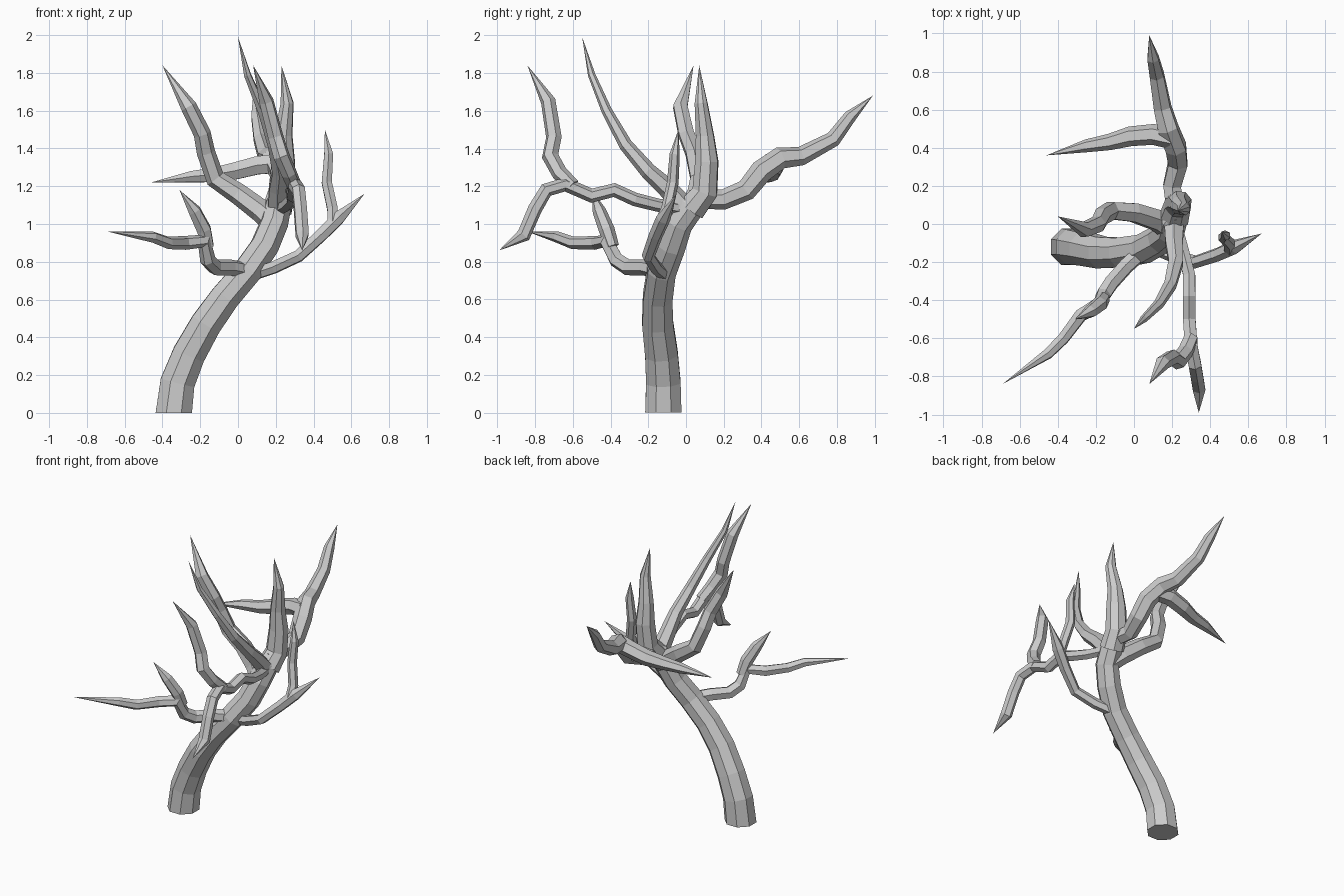
import bpy
import bmesh
import math
from mathutils import Vector

cube = bpy.data.objects.get("Cube")
if cube:
    bpy.data.objects.remove(cube, do_unlink=True)

# Single bark colour
bark = bpy.data.materials.new("grey_bark")
bark.use_nodes = True
bark_colour = (0.6, 0.6, 0.6, 1)
bark.diffuse_color = bark_colour
bark.node_tree.nodes["Principled BSDF"].inputs["Base Color"].default_value = bark_colour


def radius_along(fraction, root, middle, end):
    """Limb radius, blended from the root through the middle to the last ring."""
    if fraction < 0.5:
        return root + (middle - root) * fraction * 2
    return middle + (end - middle) * (fraction * 2 - 1)


def perpendicular_frame(direction, reference):
    """Two axes across the limb, keeping the twist of the previous ring."""
    across = (reference - direction * reference.dot(direction)).normalized()
    return across, direction.cross(across)


def limb(name, path, thickness, sides=6, flat_base=False):
    """Low-poly tapering tube along a path, ending in a point."""
    centres = [Vector(point) for point in path]
    last = len(centres) - 1
    reference = Vector((1, 0, 0))
    if abs((centres[1] - centres[0]).normalized().x) > 0.8:
        reference = Vector((0, 0, 1))

    bm = bmesh.new()
    rings = []
    for i in range(last):
        direction = (centres[i + 1] - centres[i]).normalized()
        if i > 0:
            direction += (centres[i] - centres[i - 1]).normalized()
            direction.normalize()
        elif flat_base:
            direction = Vector((0, 0, 1))
        across, up = perpendicular_frame(direction, reference)
        reference = across
        radius = radius_along(i / (last - 1), *thickness)
        ring = []
        for k in range(sides):
            angle = math.tau * (k + 0.5) / sides
            offset = across * math.cos(angle) + up * math.sin(angle)
            ring.append(bm.verts.new(centres[i] + offset * radius))
        rings.append(ring)

    tip = bm.verts.new(centres[last])
    bm.faces.new(list(reversed(rings[0])))
    for lower, upper in zip(rings, rings[1:]):
        for k in range(sides):
            n = (k + 1) % sides
            bm.faces.new((lower[k], lower[n], upper[n], upper[k]))
    for k in range(sides):
        bm.faces.new((rings[-1][k], rings[-1][(k + 1) % sides], tip))
    bmesh.ops.recalc_face_normals(bm, faces=bm.faces)

    mesh = bpy.data.meshes.new(name)
    bm.to_mesh(mesh)
    bm.free()
    mesh.materials.append(bark)
    obj = bpy.data.objects.new(name, mesh)
    bpy.context.collection.objects.link(obj)


# Leaning trunk, topped by an upright spire
limb("trunk", [
    (-.34, -.12, 0), (-.32, -.12, .16), (-.26, -.13, .31), (-.17, -.15, .47),
    (-.07, -.15, .61), (.05, -.13, .75), (.14, -.08, .88), (.19, -.04, 1),
    (.21, .03, 1.1), (.23, .1, 1.2),
], thickness=(.104, .084, .074), sides=8, flat_base=True)
limb("spire", [
    (.21, .03, 1.08), (.23, .1, 1.17), (.24, .11, 1.33), (.24, .1, 1.47),
    (.26, .08, 1.64), (.23, .07, 1.84),
], thickness=(.08, .065, .036), sides=8)

# Front limb, forking into a raised and a drooping twig
limb("front_branch_drooping", [
    (.22, 0, 1.08), (.26, -.15, 1.1), (.29, -.27, 1.13), (.29, -.38, 1.18),
    (.29, -.5, 1.15), (.3, -.64, 1.21), (.32, -.74, 1.18), (.33, -.8, 1.08),
    (.34, -.86, .94), (.34, -.99, .86),
], thickness=(.034, .038, .038))
limb("front_branch_raised", [
    (.3, -.6, 1.2), (.27, -.67, 1.27), (.23, -.72, 1.36), (.2, -.7, 1.46),
    (.15, -.73, 1.65), (.08, -.84, 1.84),
], thickness=(.04, .045, .04))

# Tall slender limb sweeping forward
limb("tall_branch", [
    (.21, 0, 1.08), (.21, -.1, 1.19), (.22, -.2, 1.28), (.19, -.32, 1.42),
    (.13, -.42, 1.6), (.05, -.5, 1.79), (0, -.55, 1.99),
], thickness=(.06, .04, .02))

# Thick limb curving up on the right
limb("right_branch", [
    (.2, -.03, 1), (.12, .02, 1.07), (0, .06, 1.16), (-.12, .07, 1.24),
    (-.17, .04, 1.38), (-.19, 0, 1.48), (-.26, -.03, 1.62), (-.4, .04, 1.84),
], thickness=(.066, .052, .043))

# Low limb reaching forward and right, with a short fork
limb("low_branch", [
    (.06, -.13, .75), (-.04, -.22, .77), (-.12, -.31, .77), (-.16, -.37, .81),
    (-.18, -.42, .91), (-.28, -.48, .9), (-.37, -.6, .9), (-.45, -.68, .93),
    (-.69, -.84, .96),
], thickness=(.044, .042, .03))
limb("low_branch_fork", [
    (-.16, -.39, .88), (-.18, -.42, .97), (-.23, -.46, 1.07), (-.31, -.5, 1.18),
], thickness=(.036, .042, .036))

# Thin limb on the left, with an upright twig
limb("left_branch", [
    (.07, -.11, .73), (.19, -.16, .77), (.32, -.2, .83), (.44, -.16, .94),
    (.53, -.12, 1.03), (.67, -.05, 1.16),
], thickness=(.036, .035, .039))
limb("left_branch_twig", [
    (.5, -.14, 1), (.5, -.1, 1.08), (.47, -.07, 1.22), (.48, -.06, 1.37),
    (.46, -.04, 1.5),
], thickness=(.03, .033, .027))

# Heavy limb stretching backward, with a side fork
limb("back_branch", [
    (.22, .02, 1.13), (.2, .2, 1.13), (.23, .32, 1.18), (.22, .4, 1.28),
    (.18, .5, 1.35), (.15, .61, 1.36), (.12, .78, 1.45), (.1, .87, 1.57),
    (.08, .99, 1.68),
], thickness=(.05, .063, .034))
limb("back_branch_fork", [
    (.2, .45, 1.32), (.1, .47, 1.31), (-.02, .46, 1.28), (-.13, .43, 1.26),
    (-.25, .41, 1.25), (-.46, .36, 1.22),
], thickness=(.058, .052, .034))
